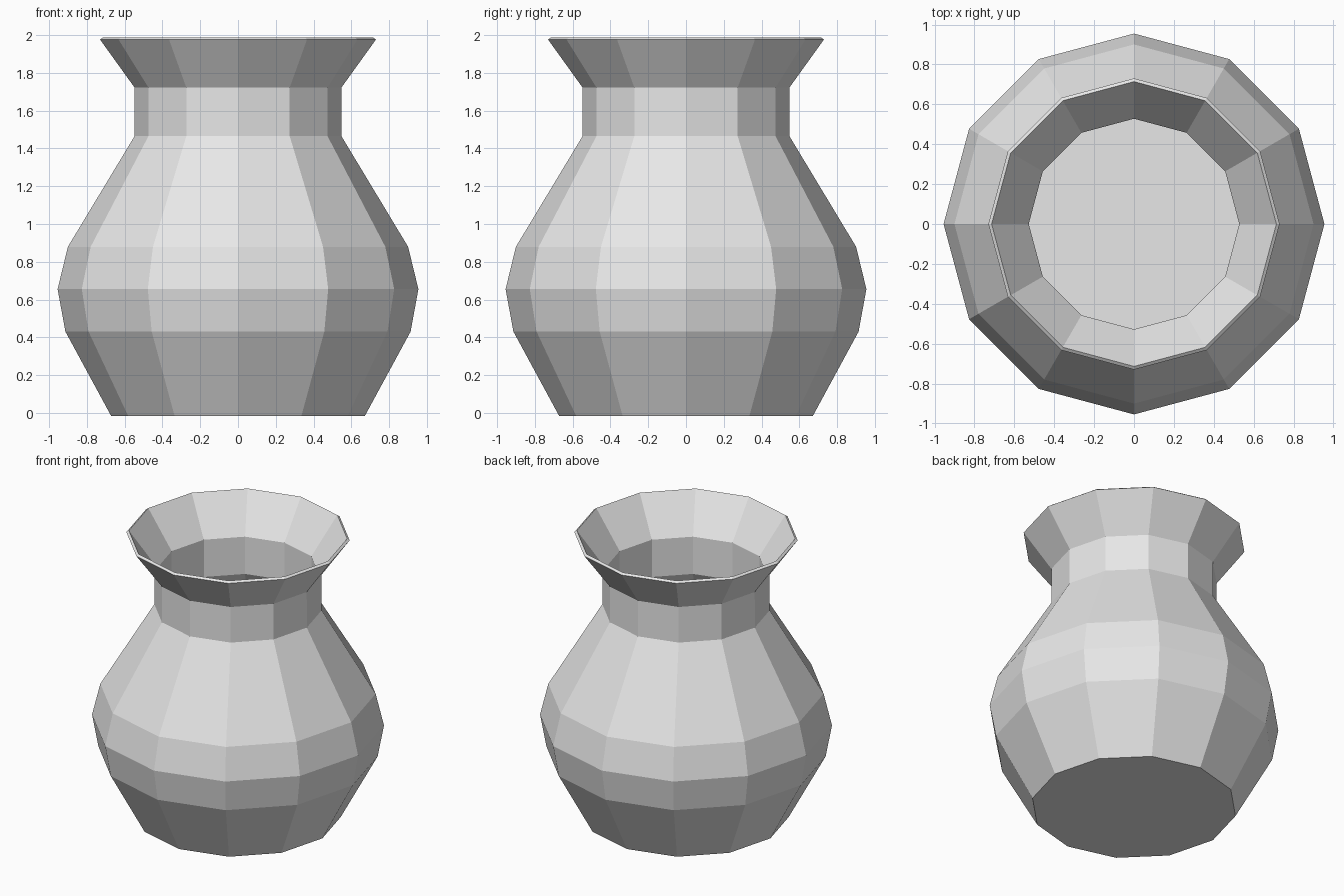
import bpy
import bmesh
from math import tau
from mathutils import Matrix

SIDES = 12
WALL = 0.02

cube = bpy.data.objects.get("Cube")
if cube:
    bpy.data.objects.remove(cube, do_unlink=True)

# Clay colour
clay = bpy.data.materials.new("pale_grey_clay")
clay.use_nodes = True
colour = (0.8, 0.8, 0.8, 1)
clay.diffuse_color = colour
clay.node_tree.nodes["Principled BSDF"].inputs["Base Color"].default_value = colour

# Outer profile as (radius, height): foot, belly, neck, flared lip
profile = [(0.66, 0), (0.895, 0.437), (0.935, 0.655), (0.882, 0.872),
           (0.528, 1.46), (0.528, 1.728), (0.714, 1.988)]

# Turn the profile into faceted rings
bm = bmesh.new()
rings = []
for radius, height in profile:
    ring = bmesh.ops.create_circle(bm, segments=SIDES, radius=radius,
                                   matrix=Matrix.Translation((0, 0, height)))
    rings.append(ring["verts"])
for low, high in zip(rings, rings[1:]):
    for i in range(SIDES):
        j = (i + 1) % SIDES
        bm.faces.new((low[i], low[j], high[j], high[i]))

# Flat base
bm.faces.new(rings[0])
bmesh.ops.recalc_face_normals(bm, faces=bm.faces)

mesh = bpy.data.meshes.new("vase")
bm.to_mesh(mesh)
bm.free()
mesh.materials.append(clay)
vase = bpy.data.objects.new("vase", mesh)
bpy.context.collection.objects.link(vase)

# Thin wall growing inwards, leaving the mouth open
wall = vase.modifiers.new("wall", 'SOLIDIFY')
wall.thickness = WALL
wall.offset = -1
